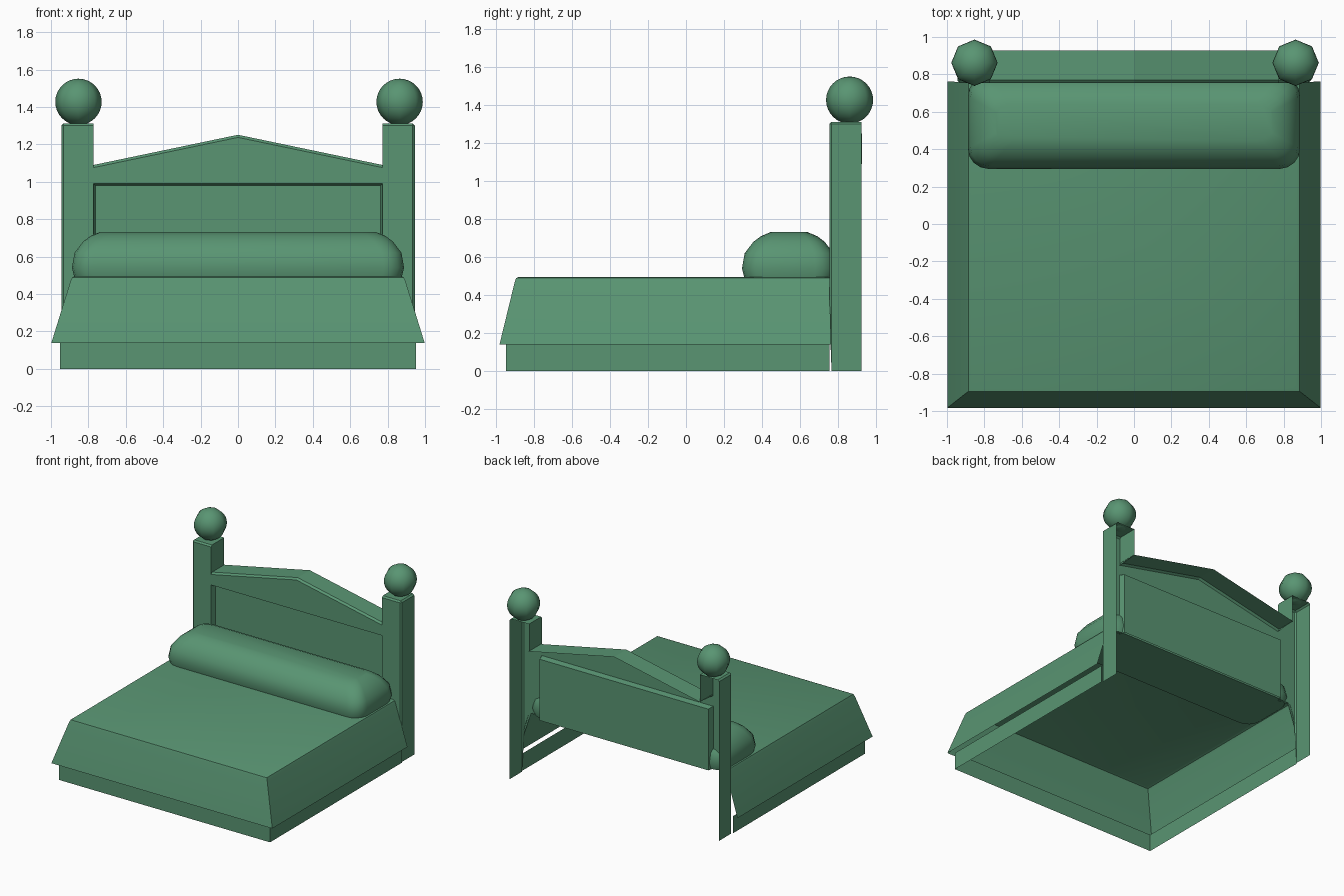
import bpy, bmesh, math

if "Cube" in bpy.data.objects:
    bpy.data.objects.remove(bpy.data.objects["Cube"])

green = bpy.data.materials.new("green")
green.diffuse_color = (0.1, 0.3, 0.17, 1)
green.use_nodes = True
green.node_tree.nodes["Principled BSDF"].inputs["Base Color"].default_value = green.diffuse_color


def shell(name, polys, smooth=None):
    """Make one object from polygons given as point lists, welding shared points."""
    bm = bmesh.new()
    for poly in polys:
        bm.faces.new([bm.verts.new(p) for p in poly])
    bmesh.ops.remove_doubles(bm, verts=bm.verts, dist=0.0005)
    bmesh.ops.recalc_face_normals(bm, faces=bm.faces)
    mesh = bpy.data.meshes.new(name)
    bm.to_mesh(mesh)
    bm.free()
    obj = bpy.data.objects.new(name, mesh)
    bpy.context.collection.objects.link(obj)
    finish(obj, smooth)
    return obj


def finish(obj, smooth=None):
    obj.data.materials.append(green)
    if smooth:
        bpy.ops.object.select_all(action='DESELECT')
        obj.select_set(True)
        bpy.context.view_layer.objects.active = obj
        bpy.ops.object.shade_smooth_by_angle(angle=math.radians(smooth))


def bridge(a, b, closed=False):
    """Quads between two rows of points."""
    n = len(a)
    return [[a[i], a[(i + 1) % n], b[(i + 1) % n], b[i]]
            for i in range(n if closed else n - 1)]


def skirt(x, y, z, back):
    """Open U-shaped row of points round the sides and foot."""
    return [(-x, back, z), (-x, y, z), (x, y, z), (x, back, z)]


# Bed base: three thin walls, open above and below
shell("bed_base", bridge(skirt(0.953, -0.948, 0, 0.755), skirt(0.953, -0.948, 0.14, 0.755)))

# Flared blanket with a softened top edge, open at the head and underneath
rows = [skirt(0.998, -0.983, 0.138, 0.762), skirt(0.895, -0.902, 0.47, 0.758),
        skirt(0.886, -0.895, 0.489, 0.757), skirt(0.868, -0.88, 0.496, 0.757)]
faces = [f for a, b in zip(rows, rows[1:]) for f in bridge(a, b)]
shell("blanket", faces + [rows[-1]], 40)


# Bolster pillow: stacked rounded rectangles
def pillow_ring(z, inset):
    cx, cy, r = 0.78, 0.14, 0.108
    sx, sy = (0.888 - inset) / 0.888, (0.248 - inset) / 0.248
    pts = []
    for q, (u, v) in enumerate([(1, 1), (-1, 1), (-1, -1), (1, -1)]):
        for k in range(5):
            a = math.pi / 2 * (q + k / 4)
            pts.append(((u * cx + r * math.cos(a)) * sx,
                        0.543 + (v * cy + r * math.sin(a)) * sy, z))
    return pts


rings = [pillow_ring(z, i) for z, i in
         [(0.485, 0.014), (0.54, 0), (0.62, 0.014), (0.68, 0.06), (0.71, 0.10), (0.731, 0.15)]]
faces = [f for a, b in zip(rings, rings[1:]) for f in bridge(a, b, True)]
shell("pillow", faces + [rings[0], rings[-1]], 50)

# Posts (open at the back) with ball finials
for side, s, ball_x in (("left", -1, -0.853), ("right", 1, 0.864)):
    o, i, c, top = 0.945, 0.772, 0.012, 1.312
    f, b = 0.755, 0.925
    polys = [
        [(o, b, 0), (o, f + c, 0), (o, f + c, top - c), (o, b, top - c)],
        [(o, f + c, 0), (o - c, f, 0.31), (o - c, f, top - c), (o, f + c, top - c)],
        [(o - c, f, 0.31), (0.87, f, 0.49), (i, f, 0.48), (i, f, top - c), (o - c, f, top - c)],
        [(i, f, 1.075), (i, b, 1.09), (i, b, top - c), (i, f, top - c)],
        [(o, f + c, top - c), (o - c, f, top - c), (o - c, f + c, top)],
        [(o - c, f, top - c), (i, f, top - c), (i, f + c, top), (o - c, f + c, top)],
        [(o, f + c, top - c), (o, b, top - c), (o - c, b, top), (o - c, f + c, top)],
        [(i, f, top - c), (i, b, top - c), (i, b, top), (i, f + c, top)],
        [(o - c, f + c, top), (i, f + c, top), (i, b, top), (o - c, b, top)],
    ]
    shell(side + "_post", [[(s * x, y, z) for x, y, z in p] for p in polys])
    bpy.ops.mesh.primitive_uv_sphere_add(segments=8, ring_count=16, radius=0.124,
                                         location=(ball_x, 0.862, 1.427))
    bpy.context.object.name = side + "_finial"
    finish(bpy.context.object, 60)


# Headboard: gabled front, roof running back, recessed panel (open at the back)
def gable(y, lift):
    return [(-0.775, y, 1.075 + lift), (0, y, 1.237 + lift), (0.775, y, 1.075 + lift)]


front, edge, back = gable(0.755, 0), gable(0.77, 0.014), gable(0.927, 0.014)
outer = [(-0.775, 0.755, 0.48), (-0.775, 0.755, 0.99), (0.775, 0.755, 0.99), (0.775, 0.755, 0.48)]
inner = [(-0.762, 0.8, 0.48), (-0.762, 0.8, 0.98), (0.762, 0.8, 0.98), (0.762, 0.8, 0.48)]
shell("headboard", [front + [outer[2], outer[1]], inner]
      + bridge(front, edge) + bridge(edge, back) + bridge(outer, inner))
